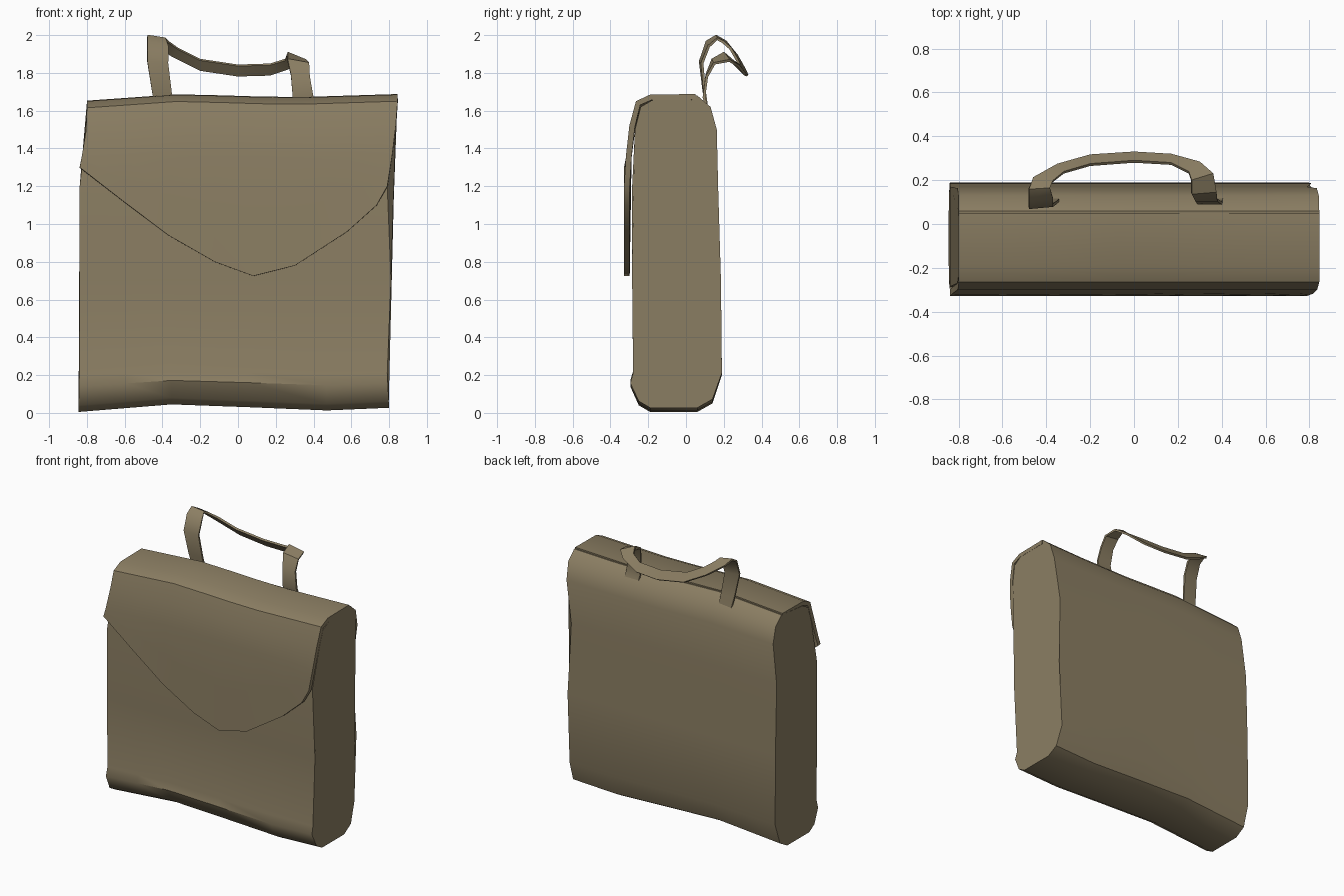
import bpy, bmesh, math

mat = bpy.data.materials.new("khaki_canvas")
mat.diffuse_color = (0.26, 0.21, 0.125, 1)


def lerp(table, v):
    """Piecewise linear lookup in a table of (key, value)."""
    if v <= table[0][0]:
        return table[0][1]
    for (a, p), (b, q) in zip(table, table[1:]):
        if v <= b:
            return p + (q - p) * (v - a) / (b - a)
    return table[-1][1]


# Outline of the bag ends, and the sag of its top and bottom along the width
LEFT = [(0, -0.845), (0.2, -0.84), (1.3, -0.838), (1.5, -0.805), (1.65, -0.80)]
RIGHT = [(0, 0.80), (0.2, 0.79), (0.7, 0.81), (1.2, 0.79), (1.45, 0.83), (1.65, 0.845)]
TOP_SAG = [(0, -0.035), (0.3, 0.0), (0.65, -0.018), (1, 0.0)]
BOTTOM_SAG = [(0, 0.0), (0.3, 0.04), (0.55, 0.025), (0.8, 0.008), (1, 0.022)]


def bag_point(u, y, z):
    x = lerp(LEFT, z) * (1 - u) + lerp(RIGHT, z) * u
    w = min(max((z - 1.3) / 0.3, 0), 1)
    b = min(max((0.3 - z) / 0.2, 0), 1)
    return (x, y, z + w * lerp(TOP_SAG, u) + b * lerp(BOTTOM_SAG, u))


def make_sheet(name, rows, closed=False, thickness=0, offset=-1, angle=40):
    """Skin rows of points; a closed sheet gets flat end caps."""
    bm = bmesh.new()
    grid = [[bm.verts.new(p) for p in row] for row in rows]
    n = len(grid)
    for j in range(n if closed else n - 1):
        a, b = grid[j], grid[(j + 1) % n]
        for i in range(len(a) - 1):
            bm.faces.new((a[i], b[i], b[i + 1], a[i + 1]))
    if closed:
        bm.faces.new([r[0] for r in grid])
        bm.faces.new([r[-1] for r in grid])
        bmesh.ops.recalc_face_normals(bm, faces=bm.faces[:])
    me = bpy.data.meshes.new(name)
    bm.to_mesh(me)
    bm.free()
    me.materials.append(mat)
    ob = bpy.data.objects.new(name, me)
    bpy.context.collection.objects.link(ob)
    bpy.ops.object.select_all(action='DESELECT')
    bpy.context.view_layer.objects.active = ob
    ob.select_set(True)
    if thickness:
        mod = ob.modifiers.new("thickness", 'SOLIDIFY')
        mod.thickness, mod.offset = thickness, offset
        bpy.ops.object.modifier_apply(modifier=mod.name)
    bpy.ops.object.shade_smooth_by_angle(angle=math.radians(angle))
    return ob


# Body: rounded side profile skinned across the width
body = [(-0.19, 0.005), (0.06, 0.005), (0.14, 0.05), (0.19, 0.2), (0.185, 0.7),
        (0.17, 1.2), (0.163, 1.5), (0.13, 1.62), (0.06, 1.68), (-0.18, 1.655),
        (-0.24, 1.62), (-0.27, 1.5), (-0.285, 1.2), (-0.285, 0.7), (-0.28, 0.2),
        (-0.295, 0.14), (-0.25, 0.04)]
cols = [0, 0.15, 0.3, 0.55, 0.8, 1]
make_sheet("bag_body", [[bag_point(u, y, z) for u in cols] for y, z in body], closed=True)

# Flap: from the back of the top, over the front, down to a curved point
edge = [(-0.838, 1.30), (-0.6, 1.115), (-0.37, 0.94), (-0.13, 0.80), (0.07, 0.725),
        (0.29, 0.78), (0.57, 0.96), (0.73, 1.10), (0.79, 1.20)]
us = [(x + 0.838) / 1.628 for x, z in edge]
flap = [(0.05, 1.688), (-0.19, 1.685), (-0.265, 1.65), (-0.30, 1.52), (-0.318, 1.36)]
rows = [[bag_point(u, y, z) for u in us] for y, z in flap]
for t in (0.5, 1):
    rows.append([bag_point(u, -0.318 - 0.01 * t, 1.36 + (z - 1.36) * t)
                 for u, (x, z) in zip(us, edge)])
make_sheet("front_flap", rows, thickness=0.03)

# Handle: ribbon between an outer and an inner edge, drooping to the back
outer = [(-0.44, 0.11, 1.62), (-0.455, 0.095, 1.70), (-0.48, 0.075, 1.86),
         (-0.48, 0.11, 1.965), (-0.48, 0.16, 1.995), (-0.46, 0.21, 1.965),
         (-0.35, 0.27, 1.89), (-0.2, 0.312, 1.815), (0, 0.325, 1.785),
         (0.17, 0.315, 1.79), (0.30, 0.28, 1.835), (0.36, 0.23, 1.865),
         (0.375, 0.15, 1.85), (0.38, 0.11, 1.78), (0.40, 0.095, 1.67), (0.405, 0.11, 1.62)]
inner = [(-0.34, 0.11, 1.62), (-0.35, 0.10, 1.69), (-0.37, 0.085, 1.85),
         (-0.37, 0.12, 1.94), (-0.385, 0.165, 1.98), (-0.37, 0.195, 1.965),
         (-0.32, 0.235, 1.93), (-0.2, 0.27, 1.87), (0, 0.285, 1.84),
         (0.17, 0.275, 1.845), (0.25, 0.235, 1.87), (0.262, 0.20, 1.905),
         (0.262, 0.14, 1.87), (0.28, 0.11, 1.79), (0.29, 0.095, 1.67), (0.295, 0.11, 1.62)]
make_sheet("carry_handle", list(zip(outer, inner)), thickness=0.014, offset=0)
